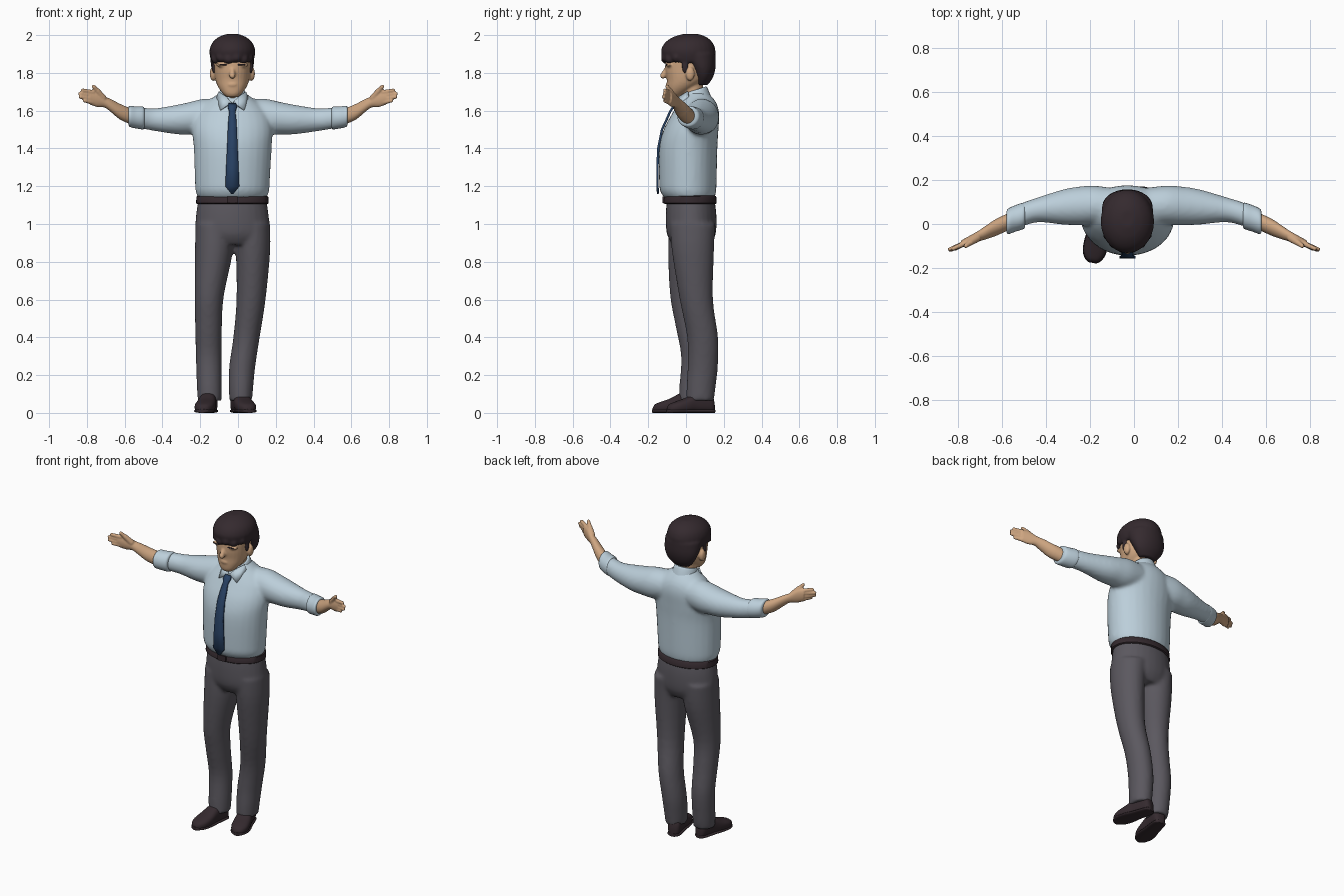
import bpy, bmesh, math
from mathutils import Vector, Matrix

if "Cube" in bpy.data.objects:
    bpy.data.objects.remove(bpy.data.objects["Cube"], do_unlink=True)


def material(name, rgb):
    m = bpy.data.materials.new(name)
    m.use_nodes = True
    m.diffuse_color = (*rgb, 1)
    bsdf = next(n for n in m.node_tree.nodes if n.type == "BSDF_PRINCIPLED")
    bsdf.inputs["Base Color"].default_value = (*rgb, 1)
    bsdf.inputs["Roughness"].default_value = 0.8
    return m


SHIRT = material("pale blue cloth", (0.50, 0.62, 0.70))
PANTS = material("grey cloth", (0.105, 0.098, 0.115))
DARK = material("dark hair and leather", (0.035, 0.023, 0.028))
SKIN = material("skin", (0.62, 0.38, 0.22))
TIE = material("navy tie", (0.022, 0.055, 0.13))


def smooth_rings(rings, steps):
    """Catmull-Rom interpolation between section tuples."""
    out = []
    for i in range(len(rings) - 1):
        p = [rings[max(0, min(len(rings) - 1, i + k))] for k in (-1, 0, 1, 2)]
        for s in range(steps):
            t = s / steps
            out.append([b + 0.5 * t * (c - a + t * (2*a - 5*b + 4*c - d + t * (3*(b - c) + d - a)))
                        for a, b, c, d in zip(*p)])
    return out + [list(rings[-1])]


def loft(bm, rings, axis=2, power=2.0, tilt=0.0, steps=4, n=28):
    """Closed body through sections (x, y, z, half width, half depth)."""
    u, v = [i for i in range(3) if i != axis]
    loops = []
    for ring in smooth_rings(rings, steps):
        loop = []
        for k in range(n):
            ca, sa = math.cos(math.tau * k / n), math.sin(math.tau * k / n)
            co = Vector(ring[:3])
            co[u] += ring[3] * math.copysign(abs(ca) ** (2 / power), ca)
            co[v] += ring[4] * math.copysign(abs(sa) ** (2 / power), sa)
            co.z += tilt * (co.y - ring[1])
            loop.append(bm.verts.new(co))
        loops.append(loop)
    for a, b in zip(loops, loops[1:]):
        for k in range(n):
            bm.faces.new((a[k], a[(k + 1) % n], b[(k + 1) % n], b[k]))
    bm.faces.new(loops[0])
    bm.faces.new(loops[-1])


def ball(bm, centre, size):
    bmesh.ops.create_uvsphere(bm, u_segments=16, v_segments=10, radius=1,
                              matrix=Matrix.Translation(centre) @ Matrix.Diagonal((*size, 1)))


def limb(bm, a, b, r1, r2):
    """Round-ended tapered stick."""
    a, b = Vector(a), Vector(b)
    turn = (b - a).to_track_quat("Z", "Y").to_matrix().to_4x4()
    bmesh.ops.create_cone(bm, cap_ends=True, segments=12, radius1=r1, radius2=r2,
                          depth=(b - a).length, matrix=Matrix.Translation((a + b) / 2) @ turn)
    ball(bm, a, (r1,) * 3)
    ball(bm, b, (r2,) * 3)


def finish(name, bm, mat, voxel=0, relax=0, thick=0):
    bmesh.ops.recalc_face_normals(bm, faces=bm.faces)
    me = bpy.data.meshes.new(name)
    bm.to_mesh(me)
    bm.free()
    ob = bpy.data.objects.new(name, me)
    bpy.context.collection.objects.link(ob)
    me.materials.append(mat)
    if voxel:  # fuse overlapping volumes into one skin
        mod = ob.modifiers.new("fuse", "REMESH")
        mod.mode, mod.voxel_size, mod.use_smooth_shade = "VOXEL", voxel, True
    if relax:
        mod = ob.modifiers.new("relax", "SMOOTH")
        mod.factor, mod.iterations = 0.5, relax
    if thick:
        mod = ob.modifiers.new("thickness", "SOLIDIFY")
        mod.thickness, mod.offset = thick, 0
    bpy.ops.object.select_all(action="DESELECT")
    ob.select_set(True)
    bpy.context.view_layer.objects.active = ob
    bpy.ops.object.shade_smooth_by_angle(angle=math.radians(50))
    return ob


CX = -0.03  # body midline


def arm_x(side, x):
    """Right shoulder sits further out, both cuffs are level."""
    return x if side > 0 else -x - 0.05 * max(0, 1 - x / 0.58)


# Shirt: trunk and sleeves
bm = bmesh.new()
loft(bm, [(CX, .02, 1.135, .18, .132), (CX, .012, 1.17, .194, .147), (CX, .01, 1.22, .198, .152),
          (-.028, .012, 1.4, .206, .154), (CX, .027, 1.5, .213, .145), (CX, .05, 1.58, .195, .126),
          (CX, .06, 1.635, .15, .104), (CX, .058, 1.675, .095, .078), (CX, .05, 1.7, .06, .06)])
for s in (1, -1):
    arm = [(.06, .08, 1.575, .085, .088), (.15, .085, 1.567, .09, .095), (.22, .082, 1.56, .088, .087),
           (.3, .077, 1.553, .08, .078), (.42, .065, 1.552, .057, .061), (.5, .043, 1.56, .054, .056),
           (.56, .02, 1.564, .05, .052)]
    loft(bm, [(arm_x(s, r[0]), *r[1:]) for r in arm], axis=0)
finish("shirt", bm, SHIRT, 0.011, 6)

# Rolled cuffs, forearms and hands
for s, side in ((1, "left"), (-1, "right")):
    bm = bmesh.new()
    loft(bm, [(s * .495, .04, 1.56, .05, .05), (s * .503, .037, 1.561, .06, .06),
              (s * .54, .025, 1.564, .06, .058), (s * .572, .012, 1.57, .058, .056),
              (s * .58, .01, 1.571, .046, .046)], axis=0)
    finish(side + "_cuff", bm, SHIRT)

    bm = bmesh.new()
    loft(bm, [(s * .55, .02, 1.563, .038, .042), (s * .62, -.012, 1.592, .039, .042),
              (s * .67, -.037, 1.625, .032, .035), (s * .705, -.054, 1.646, .025, .03),
              (s * .745, -.073, 1.661, .021, .042), (s * .785, -.091, 1.67, .017, .038)], axis=0)
    for root, tip, r in (((.77, -.088, 1.697), (.822, -.112, 1.708), .0115),
                         ((.77, -.088, 1.68), (.837, -.115, 1.69), .0115),
                         ((.77, -.088, 1.661), (.834, -.118, 1.672), .0115),
                         ((.77, -.088, 1.643), (.812, -.113, 1.652), .0105),
                         ((.715, -.065, 1.668), (.745, -.085, 1.705), .017),
                         ((.745, -.085, 1.705), (.765, -.1, 1.728), .012)):
        limb(bm, (s * root[0], *root[1:]), (s * tip[0], *tip[1:]), r * 1.1, r * .85)
    finish(side + "_forearm_and_hand", bm, SKIN, 0.005, 2)

# Trousers
bm = bmesh.new()
loft(bm, [(CX, .025, 1.13, .18, .126), (CX, .027, 1.05, .192, .134), (-.028, .028, .95, .198, .13),
          (-.028, .03, .89, .17, .1)])
loft(bm, [(-.125, .03, 1.0, .1, .12), (-.128, .022, .85, .1, .117), (-.152, .004, .62, .077, .088),
          (-.156, .022, .46, .071, .077), (-.155, .045, .3, .068, .071), (-.152, .035, .14, .066, .07),
          (-.15, .028, .065, .063, .066)])
loft(bm, [(.07, .035, 1.0, .1, .12), (.079, .037, .85, .091, .111), (.069, .055, .6, .077, .088),
          (.045, .088, .4, .07, .082), (.023, .089, .25, .069, .08), (.016, .08, .14, .065, .077),
          (.015, .075, .065, .06, .073)])
finish("trousers", bm, PANTS, 0.011, 5)

# Belt and buckle
bm = bmesh.new()
loft(bm, [(CX, .022, 1.105, .185, .134), (CX, .022, 1.11, .192, .14), (CX, .022, 1.145, .19, .138),
          (CX, .022, 1.15, .183, .132)], steps=1, n=40)
finish("belt", bm, DARK)
bm = bmesh.new()
bmesh.ops.create_cube(bm, size=1, matrix=Matrix.Translation((CX, -.119, 1.128))
                      @ Matrix.Diagonal((.055, .012, .036, 1)))
finish("belt_buckle", bm, DARK)

# Shoes
for side, place, angle in (("right", (-.165, -.048, 0), -11), ("left", (.025, .025, 0), 16)):
    bm = bmesh.new()
    for y0, y1, w, h in ((.128, -.128, 1.0, 1.0), (.13, -.131, 1.06, .2)):
        # upper first, then the low sole that frames it
        prof = [(0, .018, .05), (.06, .036, .095), (.25, .042, .112), (.42, .045, .105),
                (.62, .052, .078), (.82, .05, .06), (.95, .034, .046), (1, .016, .03)]
        loft(bm, [(0, y0 + (y1 - y0) * t, .5 * (hh if h == 1 else .02),
                   ww * w, .5 * (hh if h == 1 else .02)) for t, ww, hh in prof], axis=1, power=2.6)
    bmesh.ops.transform(bm, verts=bm.verts, matrix=Matrix.Translation(place)
                        @ Matrix.Rotation(math.radians(angle), 4, "Z"))
    finish(side + "_shoe", bm, DARK)

# Head, neck, nose and ears
bm = bmesh.new()
loft(bm, [(CX, -.055, 1.672, .03, .03), (CX, -.05, 1.69, .05, .047), (CX, -.024, 1.725, .075, .077),
          (CX, -.002, 1.765, .09, .1), (CX, .004, 1.82, .096, .114), (CX, .01, 1.88, .097, .115),
          (CX, .01, 1.95, .07, .085)], power=2.2)
loft(bm, [(CX, .045, 1.6, .062, .06), (CX, .035, 1.68, .058, .058), (CX, .03, 1.76, .06, .06)])
limb(bm, (CX, -.1, 1.825), (CX, -.122, 1.785), .012, .016)
ball(bm, (CX, -.09, 1.738), (.03, .017, .014))
ball(bm, (CX, -.075, 1.692), (.025, .022, .018))
for s in (1, -1):
    ball(bm, (CX + s * .102, .022, 1.795), (.018, .024, .038))
    ball(bm, (CX + s * .045, -.088, 1.842), (.042, .018, .012))
finish("head", bm, SKIN, 0.006, 3)

# Eyebrows
for s, side in ((1, "left"), (-1, "right")):
    bm = bmesh.new()
    ball(bm, (CX + s * .045, -.102, 1.843), (.03, .006, .004))
    finish(side + "_eyebrow", bm, DARK)

# Hair: cap, nape, sideburns and swept tufts
bm = bmesh.new()
loft(bm, [(CX, .02, 1.855, .108, .128), (CX, .014, 1.88, .117, .138), (CX, .012, 1.92, .121, .144),
          (CX, .015, 1.96, .106, .126), (CX, .02, 1.99, .072, .088), (CX, .025, 2.006, .03, .04)])
loft(bm, [(CX, .085, 1.735, .055, .03), (CX, .092, 1.775, .09, .05), (CX, .085, 1.83, .112, .072),
          (CX, .06, 1.9, .117, .097)])
for s in (1, -1):
    ball(bm, (CX + s * .097, -.005, 1.835), (.013, .018, .04))
for k in range(6):
    a = math.radians(-150 + 24 * k)
    ball(bm, (CX + .095 * math.cos(a), .01 + .118 * math.sin(a), 1.875 + .008 * (k % 2)),
         (.03, .027, .028))
finish("hair", bm, DARK, 0.008, 3)

# Collar stand and folded points
bm = bmesh.new()
loft(bm, [(CX, .05, 1.645, .085, .083), (CX, .047, 1.68, .075, .074), (CX, .044, 1.705, .066, .066),
          (CX, .044, 1.708, .06, .06)], tilt=.32, steps=2)
finish("collar", bm, SHIRT)
for s, side in ((1, "left"), (-1, "right")):
    bm = bmesh.new()
    outline = [(.004, -.05, 1.643), (.03, -.035, 1.672), (.07, .01, 1.70), (.082, .012, 1.668),
               (.062, -.058, 1.602)]
    bm.faces.new([bm.verts.new((CX + s * x, y, z)) for x, y, z in outline])
    finish(side + "_collar_point", bm, SHIRT, thick=.01)

# Tie
bm = bmesh.new()
rows = [(1.635, .02, -.052), (1.62, .024, -.068), (1.595, .016, -.084), (1.55, .021, -.104),
        (1.5, .024, -.127), (1.4, .028, -.147), (1.3, .033, -.151), (1.2, .037, -.151),
        (1.16, .006, -.148)]
pairs = [[bm.verts.new((CX + s * w, y, z)) for s in (-1, 1)] for z, w, y in rows]
for (a, b), (c, d) in zip(pairs, pairs[1:]):
    bm.faces.new((a, b, d, c))
finish("tie", bm, TIE, thick=.012)

# Shirt buttons on the lower front are hidden by the tie; sleeves carry the elbows' soft folds
